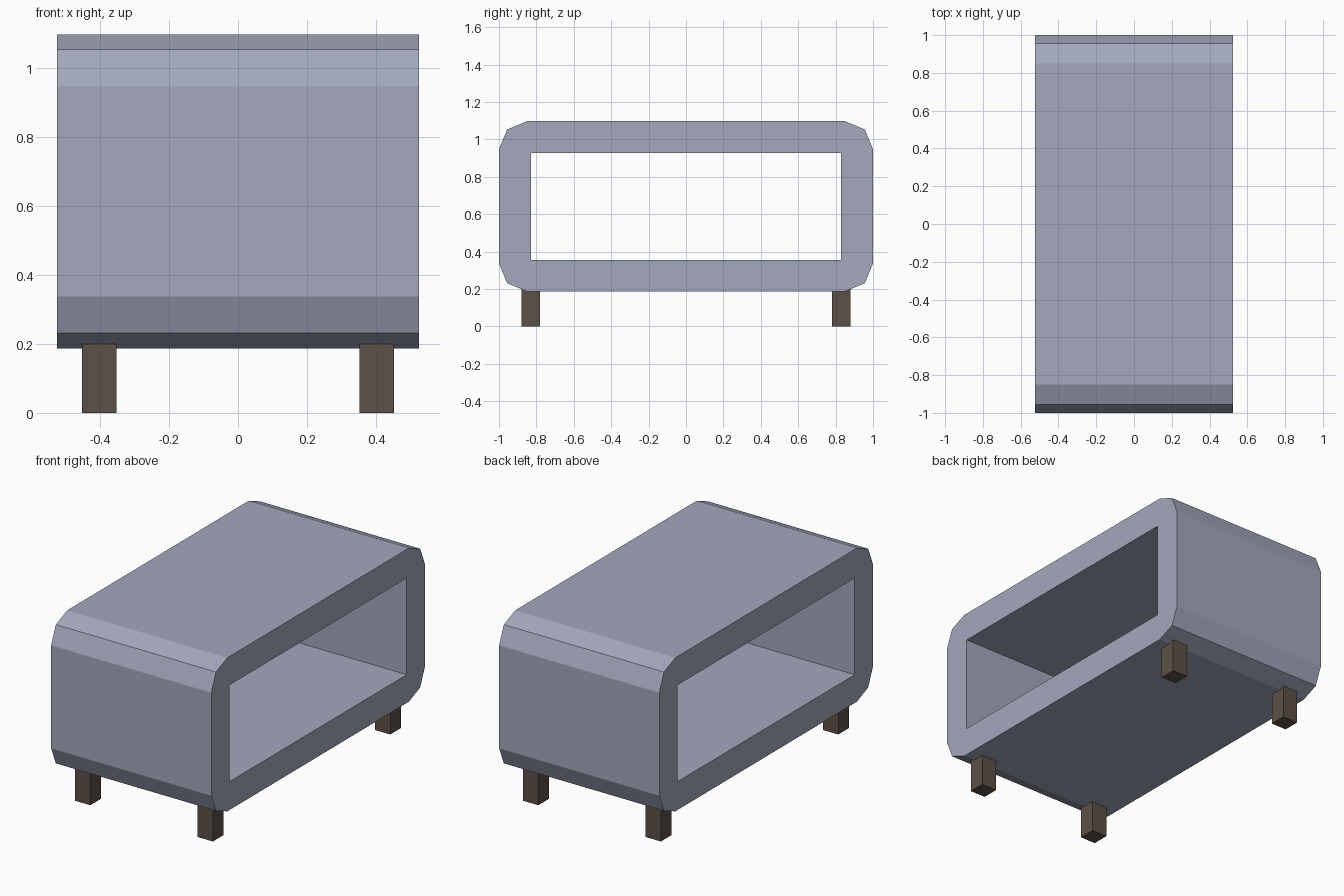
import bpy, bmesh, math

if "Cube" in bpy.data.objects:
    bpy.data.objects.remove(bpy.data.objects["Cube"])


def material(name, rgb):
    m = bpy.data.materials.new(name)
    m.diffuse_color = (*rgb, 1.0)
    m.use_nodes = True
    m.node_tree.nodes["Principled BSDF"].inputs["Base Color"].default_value = m.diffuse_color
    return m


def make_object(name, bm, mat):
    bmesh.ops.recalc_face_normals(bm, faces=bm.faces)
    mesh = bpy.data.meshes.new(name)
    bm.to_mesh(mesh)
    bm.free()
    mesh.materials.append(mat)
    obj = bpy.data.objects.new(name, mesh)
    bpy.context.collection.objects.link(obj)
    return obj


grey = material("blue grey", (0.366, 0.392, 0.508))
wood = material("dark brown", (0.105, 0.082, 0.063))

# Cabinet shell: rounded rectangular tube, open along x
HALF_X, HALF_Y, Z0, Z1, R = 0.525, 1.0, 0.187, 1.097, 0.15
IN_Y, IN_Z0, IN_Z1 = 0.83, 0.355, 0.927
corners = [(1, 1), (-1, 1), (-1, -1), (1, -1)]
outer, inner = [], []
for i, (sy, sz) in enumerate(corners):
    cy = sy * (HALF_Y - R)
    cz = Z1 - R if sz > 0 else Z0 + R
    for k in range(3):
        a = math.radians(90 * i + 45 * k)
        outer.append((cy + R * math.cos(a), cz + R * math.sin(a)))
    inner.append((sy * IN_Y, IN_Z1 if sz > 0 else IN_Z0))

bm = bmesh.new()
rings = []
for x in (-HALF_X, HALF_X):
    o = [bm.verts.new((x, y, z)) for y, z in outer]
    n = [bm.verts.new((x, y, z)) for y, z in inner]
    rings.append((o, n))
    # end frame: one panel per side, split at the corner midpoints
    for i in range(4):
        j = (i + 1) % 4
        bm.faces.new((o[3 * i + 1], o[3 * i + 2], o[3 * j], o[3 * j + 1], n[j], n[i]))
for a, b in zip(*rings):
    for i in range(len(a)):
        j = (i + 1) % len(a)
        bm.faces.new((a[i], a[j], b[j], b[i]))
make_object("cabinet_shell", bm, grey)

# Four square legs, tops sunk slightly into the shell
LEG_W, LEG_H = 0.10, 0.20
for sx, side in ((-1, "left"), (1, "right")):
    for sy, end in ((-1, "front"), (1, "back")):
        bm = bmesh.new()
        bmesh.ops.create_cube(bm, size=1.0)
        bmesh.ops.scale(bm, vec=(LEG_W, LEG_W, LEG_H), verts=bm.verts)
        bmesh.ops.translate(bm, vec=(sx * 0.402, sy * 0.83, LEG_H / 2), verts=bm.verts)
        make_object(f"{end}_{side}_leg", bm, wood)
